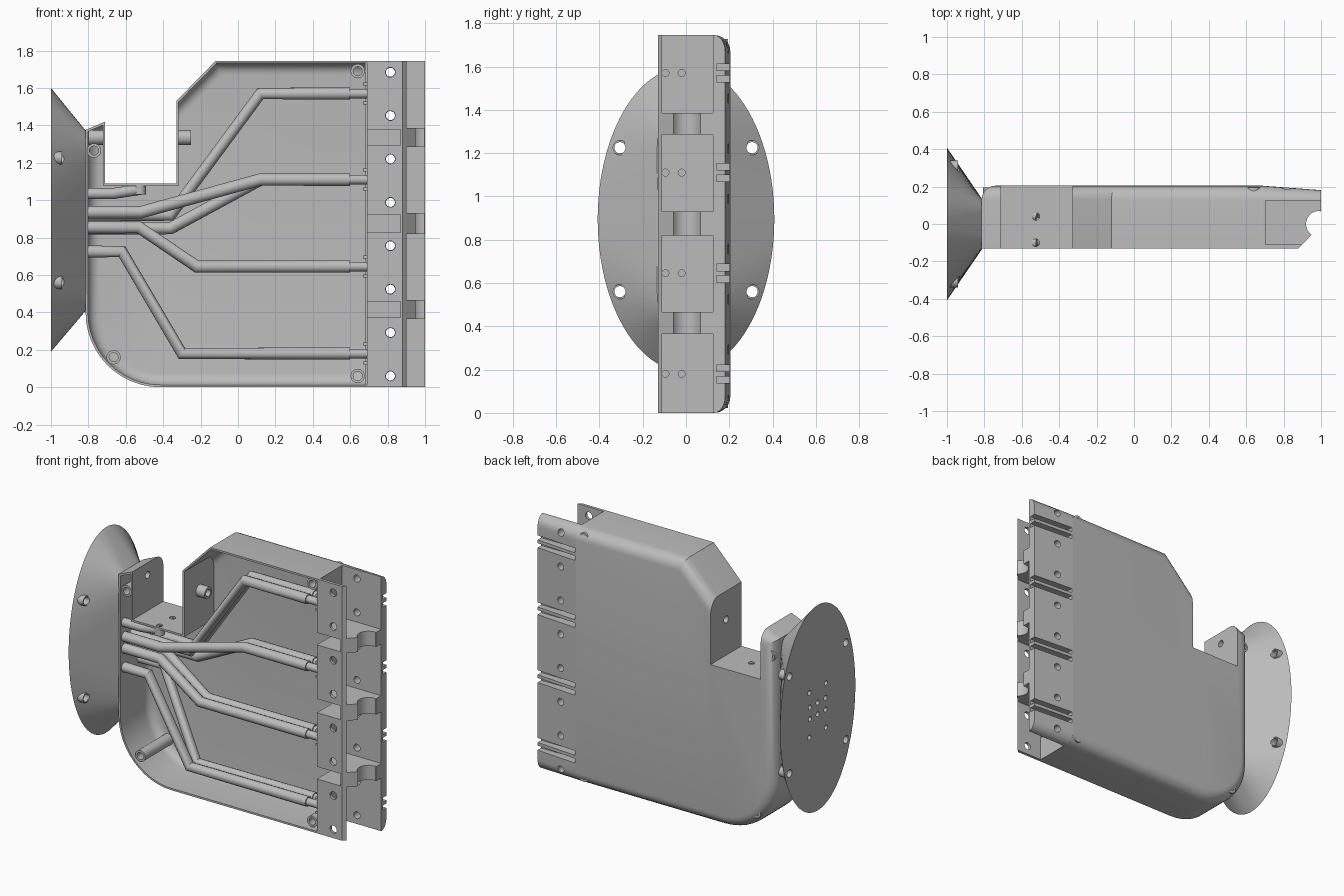
import bpy, bmesh, math
from math import cos, sin, pi, radians
from mathutils import Vector

old = bpy.data.objects.get("Cube")
if old:
    bpy.data.objects.remove(old)

grey = bpy.data.materials.new("plain_grey")
grey.use_nodes = True
grey.diffuse_color = (0.5, 0.5, 0.5, 1)
grey.node_tree.nodes["Principled BSDF"].inputs["Base Color"].default_value = (0.5, 0.5, 0.5, 1)

FRONT, BACK, TOP, WALL = -0.13, 0.205, 1.745, 0.013
SEAT, POCKET = 0.69, 0.125          # connector wall x, flange inner face y


def activate(ob):
    bpy.ops.object.select_all(action='DESELECT')
    ob.select_set(True)
    bpy.context.view_layer.objects.active = ob


def finish(name, bm):
    me = bpy.data.meshes.new(name)
    bm.to_mesh(me)
    bm.free()
    me.materials.append(grey)
    ob = bpy.data.objects.new(name, me)
    bpy.context.collection.objects.link(ob)
    return ob


def smooth(ob):
    activate(ob)
    bpy.ops.object.shade_smooth_by_angle(angle=radians(30))


def apply_mod(ob, kind, **settings):
    mod = ob.modifiers.new(kind.lower(), kind)
    for key, value in settings.items():
        setattr(mod, key, value)
    activate(ob)
    bpy.ops.object.modifier_apply(modifier=mod.name)


def prism(bm, points, start, end):
    """Closed prism from 3D points made by start(p) and end(p)."""
    a = [bm.verts.new(start(p)) for p in points]
    b = [bm.verts.new(end(p)) for p in points]
    bm.faces.new(a)
    bm.faces.new(b[::-1])
    for i in range(len(a)):
        j = (i + 1) % len(a)
        bm.faces.new((a[i], b[i], b[j], a[j]))
    bmesh.ops.recalc_face_normals(bm, faces=bm.faces)


def box(bm, x0, x1, y0, y1, z0, z1):
    prism(bm, [(x0, y0), (x1, y0), (x1, y1), (x0, y1)],
          lambda p: (*p, z0), lambda p: (*p, z1))


def rod(bm, a, b, r, sides=20):
    a, b = Vector(a), Vector(b)
    turn = (b - a).to_track_quat('Z', 'Y')
    ring = [turn @ Vector((r * cos(2 * pi * i / sides), r * sin(2 * pi * i / sides), 0))
            for i in range(sides)]
    prism(bm, ring, lambda p: a + p, lambda p: b + p)


def cut(ob, fill):
    """Subtract the solids that fill(bm) makes."""
    bm = bmesh.new()
    fill(bm)
    tool = finish("cutter", bm)
    tool.hide_render = True
    apply_mod(ob, 'BOOLEAN', operation='DIFFERENCE', solver='EXACT', object=tool)
    bpy.data.objects.remove(tool)


# Housing: open-fronted shell with a rounded back edge
outline = [(SEAT, 0), (SEAT, TOP), (-0.12, TOP), (-0.33, 1.53), (-0.33, 1.09),
           (-0.71, 1.09), (-0.71, 1.42), (-0.815, 1.375)]
outline += [(-0.415 - 0.4 * cos(a), 0.4 - 0.4 * sin(a))
            for a in [i * pi / 24 for i in range(13)]]
bm = bmesh.new()
prism(bm, outline, lambda p: (p[0], FRONT, p[1]), lambda p: (p[0], BACK, p[1]))


def rounded(e):
    m = (e.verts[0].co + e.verts[1].co) / 2
    in_notch = -0.72 < m.x < -0.32 and m.z > 1 and m.z < 1.5
    return m.y > BACK - 0.01 and not in_notch and m.x < SEAT - 0.01


bmesh.ops.bevel(bm, geom=[e for e in bm.edges if rounded(e)], offset=0.075,
                offset_type='OFFSET', segments=6, profile=0.5, affect='EDGES')
bm.normal_update()
gone = [f for f in bm.faces if f.normal.y < -0.9 or
        (f.normal.x > 0.9 and f.calc_center_median().x > SEAT - 0.01)]
bmesh.ops.delete(bm, geom=gone, context='FACES')
housing = finish("housing", bm)
apply_mod(housing, 'SOLIDIFY', thickness=WALL, offset=-1, use_even_offset=True)


def housing_holes(bm):
    for y in (0.04, -0.1):
        rod(bm, (-0.525, y, 1.0), (-0.525, y, 1.15), 0.02)
    rod(bm, (-0.76, 0.035, 1.335), (-0.28, 0.035, 1.335), 0.024)


cut(housing, housing_holes)
smooth(housing)

# Tapered rear flange with rounded ends, screw holes and slots
screw_z = [0.06 + i * 0.232 for i in range(8)]
port_z = [0.18, 0.645, 1.11, 1.57]
bm = bmesh.new()
box(bm, SEAT - 0.01, 1, POCKET, BACK, 0, TOP)
ends = [e for e in bm.edges if all(v.co.y > 0.2 for v in e.verts)
        and abs(e.verts[0].co.z - e.verts[1].co.z) < 0.01]
bmesh.ops.bevel(bm, geom=ends, offset=0.075, segments=6, profile=0.5, affect='EDGES')
for v in bm.verts:
    if v.co.x > 0.9:
        v.co.y = POCKET + (v.co.y - POCKET) * 0.7
flange = finish("rear_flange", bm)


def flange_cuts(bm):
    for z in screw_z:
        rod(bm, (0.815, 0.05, z), (0.815, 0.3, z), 0.024)
    for z in port_z:
        for s in (-1, 1):
            lo, hi = sorted((z + s * 0.011, z + s * 0.042))
            box(bm, SEAT + 0.01, 1.1, 0.142, 0.3, lo, hi)


cut(flange, flange_cuts)
smooth(flange)

# Connector seats: pocket wall and front plate per bay
bays = [(0, 0.365), (0.465, 0.82), (0.93, 1.285), (1.385, TOP)]
for i, (z0, z1) in enumerate(bays):
    bm = bmesh.new()
    box(bm, SEAT, SEAT + WALL, FRONT, POCKET + 0.005, z0, z1)
    seat = finish(f"seat_wall_{i + 1}", bm)
    bm = bmesh.new()
    box(bm, SEAT, 0.875, FRONT, FRONT + 0.02, z0, z1)
    plate = finish(f"front_plate_{i + 1}", bm)

    def screw_cut(bm):
        for z in screw_z:
            rod(bm, (0.815, -0.2, z), (0.815, -0.05, z), 0.026)

    def wire_cut(bm):
        for y in (-0.095, -0.02):
            rod(bm, (0.6, y, port_z[i]), (0.8, y, port_z[i]), 0.016)

    cut(plate, screw_cut)
    cut(seat, wire_cut)

# Chamfered strip along the front plates
bm = bmesh.new()
prism(bm, [(0.872, FRONT), (0.88, FRONT), (0.9, FRONT + 0.02), (0.872, FRONT + 0.02)],
      lambda p: (*p, 0), lambda p: (*p, TOP))
finish("front_strip", bm)

# Hollow ribs between bays, each with a round notch
arc = [(0.99 + 0.07 * cos(radians(a)), 0.07 * sin(radians(a))) for a in range(235, 80, -10)]
profile = [(SEAT, FRONT), (0.88, FRONT)] + arc + [(1, 0.067), (1, POCKET + 0.005), (SEAT, POCKET + 0.005)]
for i in range(3):
    z0, z1 = bays[i][1], bays[i + 1][0]
    bm = bmesh.new()
    prism(bm, profile, lambda p: (*p, z0), lambda p: (*p, z1))
    rib = finish(f"notched_rib_{i + 1}", bm)
    cut(rib, lambda bm: box(bm, 0.6, 0.87, -0.2, 0.115, z0 + 0.008, z1 - 0.008))
    smooth(rib)

# Flared end: oval plate lofted to a rounded rectangle
bm = bmesh.new()
angles = [2 * pi * i / 96 for i in range(96)]


def soft(v):
    return math.copysign(abs(v) ** 0.3, v)


prism(bm, angles, lambda a: (-1, 0.408 * cos(a), 0.895 + 0.705 * sin(a)),
      lambda a: (-0.813, 0.135 * soft(cos(a)), 0.89 + 0.48 * soft(sin(a))))
flare = finish("flared_end", bm)
rim = [(y, z) for y in (-0.305, 0.305) for z in (0.56, 1.225)]
ports = [(y, z) for z in (0.93, 0.85) for y in (-0.085, 0, 0.085)]
ports += [(y, z) for z in (1.03, 0.725) for y in (-0.09, 0.09)]


def flare_holes(bm):
    for y, z in rim:
        rod(bm, (-1.1, y, z), (-0.8, y, z), 0.026)
    for y, z in ports:
        rod(bm, (-1.1, y, z), (-0.9, y, z), 0.017)


cut(flare, flare_holes)
smooth(flare)


def sleeve(name, a, b, outer, inner):
    """Tube with a through bore."""
    bm = bmesh.new()
    rod(bm, a, b, outer, 24)
    ob = finish(name, bm)
    a, b = Vector(a), Vector(b)
    cut(ob, lambda bm: rod(bm, a + (a - b), b + (b - a), inner))
    smooth(ob)


for i, (y, z) in enumerate(rim):
    sleeve(f"rim_boss_{i + 1}", (-0.985, y, z), (-0.94, y, z), 0.034, 0.026)

# Screw posts and cross sleeves
for i, (x, z) in enumerate([(0.64, 1.69), (0.64, 0.06), (-0.665, 0.16), (-0.77, 1.265)]):
    sleeve(f"screw_post_{i + 1}", (x, -0.11, z), (x, 0.195, z), 0.038, 0.024)
sleeve("notch_sleeve_right", (-0.33, 0.035, 1.335), (-0.25, 0.035, 1.335), 0.04, 0.024)
sleeve("notch_sleeve_left", (-0.80, 0.035, 1.335), (-0.715, 0.035, 1.335), 0.04, 0.024)
for y in (0.04, -0.1):
    sleeve("floor_sleeve", (-0.525, y, 1.03), (-0.525, y, 1.09), 0.032, 0.02)


def tube(name, points, radius):
    cu = bpy.data.curves.new(name, 'CURVE')
    cu.dimensions = '3D'
    cu.bevel_depth, cu.bevel_resolution, cu.use_fill_caps = radius, 5, True
    sp = cu.splines.new('POLY')
    sp.points.add(len(points) - 1)
    for p, co in zip(sp.points, points):
        p.co = (*co, 1)
    cu.materials.append(grey)
    ob = bpy.data.objects.new(name, cu)
    bpy.context.collection.objects.link(ob)
    activate(ob)
    bpy.ops.object.convert(target='MESH')
    smooth(bpy.context.object)


# Wire tubes: start y and z, first bend x, second bend x, end y, end z
runs = [(-0.085, 0.935, -0.52, 0.12, -0.095, 1.11), (0.085, 0.85, -0.36, 0.12, -0.02, 1.11),
        (0, 0.92, -0.36, 0.12, -0.095, 1.57), (0.085, 0.92, -0.36, 0.12, -0.02, 1.57),
        (-0.085, 0.855, -0.53, -0.22, -0.095, 0.645), (0, 0.855, -0.53, -0.22, -0.02, 0.645),
        (-0.085, 0.725, -0.62, -0.30, -0.095, 0.18), (0.085, 0.725, -0.62, -0.30, -0.02, 0.18)]
for i, (y0, z0, xa, xb, y1, z1) in enumerate(runs):
    tube(f"wire_tube_{i + 1}", [(-0.83, y0, z0), (xa, y0, z0), (xb, y1, z1), (0.6, y1, z1)], 0.034)
    tube(f"wire_tip_{i + 1}", [(0.58, y1, z1), (SEAT, y1, z1)], 0.026)
for y0, y1 in ((-0.09, -0.1), (0.09, 0.04)):
    tube("short_tube", [(-0.83, y0, 1.035), (-0.67, y0, 1.035), (-0.52, y1, 1.058)], 0.03)

# Small clips beside each wire exit
bm = bmesh.new()
for z in port_z:
    for s in (-0.05, 0.05):
        box(bm, 0.667, SEAT, -0.11, 0.0, z + s - 0.008, z + s + 0.008)
finish("exit_clips", bm)
